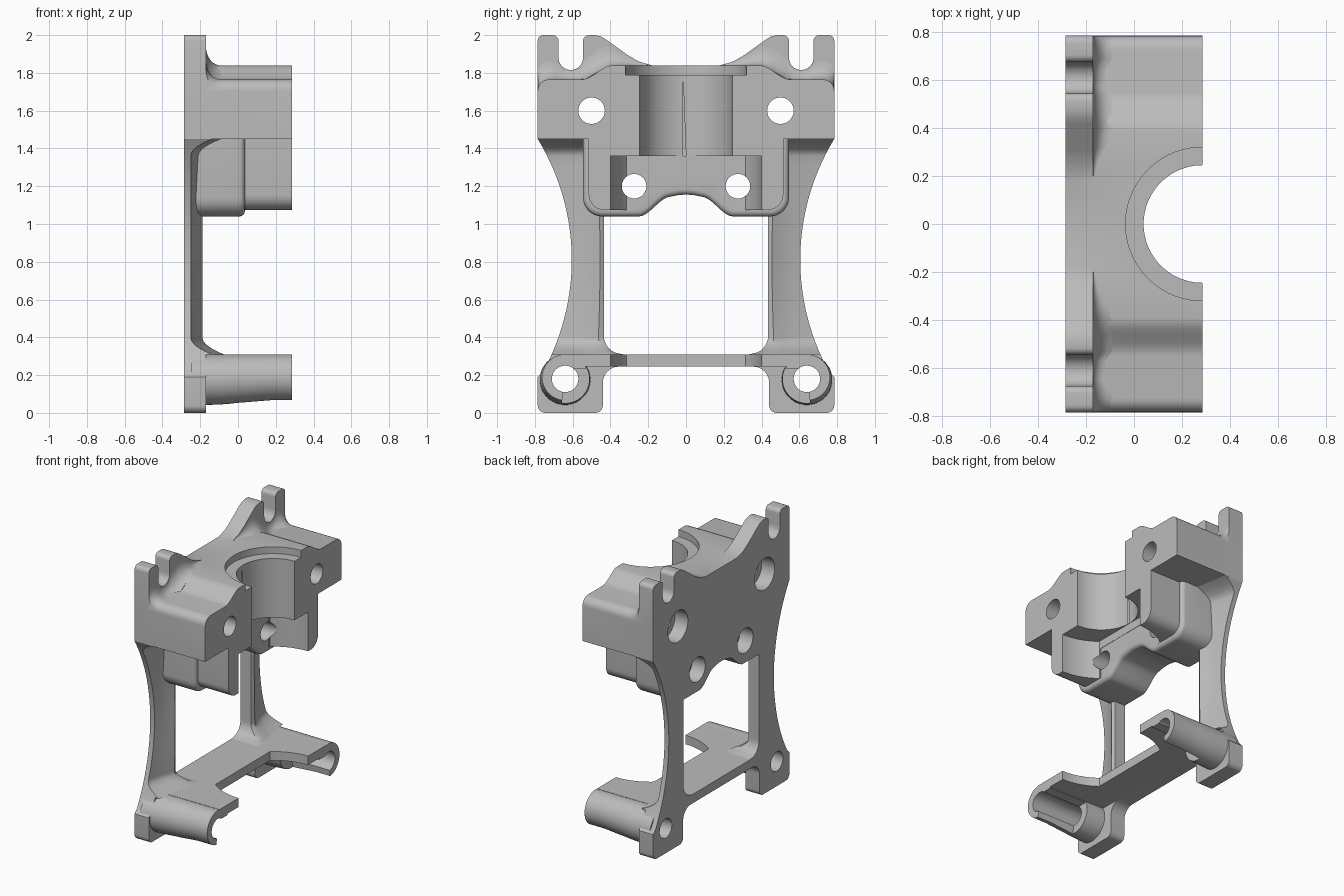
import bpy, bmesh
from math import cos, sin, radians, sqrt

if "Cube" in bpy.data.objects:
    bpy.data.objects.remove(bpy.data.objects["Cube"], do_unlink=True)

grey = bpy.data.materials.new("plain grey")
grey.use_nodes = True
grey.diffuse_color = (0.5, 0.5, 0.5, 1)
grey.node_tree.nodes["Principled BSDF"].inputs["Base Color"].default_value = (0.5, 0.5, 0.5, 1)

BACK, PLATE, STEP, FRONT = -0.285, -0.17, 0.036, 0.285


def loft(name, rings, round_end=0):
    """Solid through matching closed rings, with an optional rounded last rim."""
    bm = bmesh.new()
    vs = [[bm.verts.new(p) for p in ring] for ring in rings]
    n = len(vs[0])
    for a, b in zip(vs, vs[1:]):
        for i in range(n):
            j = (i + 1) % n
            bm.faces.new((a[i], a[j], b[j], b[i]))
    bm.faces.new(vs[0][::-1])
    end = bm.faces.new(vs[-1])
    bmesh.ops.recalc_face_normals(bm, faces=bm.faces)
    if round_end:
        bmesh.ops.bevel(bm, geom=list(end.edges), offset=round_end, segments=4,
                        profile=0.5, affect='EDGES')
    me = bpy.data.meshes.new(name)
    bm.to_mesh(me)
    bm.free()
    me.materials.append(grey)
    ob = bpy.data.objects.new(name, me)
    bpy.context.collection.objects.link(ob)
    return ob


def along_x(name, pts, a, b, round_end=0):
    return loft(name, [[(x, y, z) for y, z in pts] for x in (a, b)], round_end)


def along_z(name, pts, a, b):
    return loft(name, [[(x, y, z) for x, y in pts] for z in (a, b)])


def arc(cx, cy, r, a0, a1, n=12):
    steps = [radians(a0 + (a1 - a0) * i / n) for i in range(n + 1)]
    return [(cx + r * cos(t), cy + r * sin(t)) for t in steps]


def circle(cx, cy, r, n=48):
    return arc(cx, cy, r, 0, 360, n)[:-1]


def mirrored(half):
    """Close a half outline (y >= 0) that starts and ends on y = 0."""
    return half + [(-y, z) for y, z in reversed(half) if y > 1e-5]


def use(ob):
    bpy.ops.object.select_all(action='DESELECT')
    ob.select_set(True)
    bpy.context.view_layer.objects.active = ob


def combine(target, others, operation):
    for other in others:
        mod = target.modifiers.new("bool", 'BOOLEAN')
        mod.operation, mod.solver, mod.object = operation, 'EXACT', other
        use(target)
        bpy.ops.object.modifier_apply(modifier=mod.name)
        bpy.data.objects.remove(other, do_unlink=True)


def smooth(ob):
    use(ob)
    bpy.ops.object.shade_smooth_by_angle(angle=radians(32))


def ease(a, b, t):
    t = min(max(t, 0), 1)
    return a + (b - a) * t * t * (3 - 2 * t)


def block_top(y):
    if y > 0.725:
        return 1.705 + sqrt(max(0, 0.06 ** 2 - (y - 0.725) ** 2))
    return ease(1.84, 1.765, (y - 0.39) / 0.16)


# Upper back plate with slotted ears
ears = [(0, 1.84), (0.18, 1.84), (0.25, 1.86), (0.31, 1.895), (0.42, 1.975)]
ears += [(0.45, 1.993), (0.48, 2)] + arc(0.515, 1.97, 0.03, 90, 0, 5)
ears += arc(0.61, 1.88, 0.065, 180, 360)
ears += arc(0.705, 1.97, 0.03, 180, 90, 5) + arc(0.755, 1.97, 0.03, 90, 0, 5)
ears += [(0.785, 1.45), (0, 1.45)]
upper = along_x("upper_body", mirrored(ears), BACK, PLATE)

# Clamp block with stepped top
half = [(0, 1.84)] + [(0.39 + 0.02 * i, block_top(0.39 + 0.02 * i)) for i in range(9)]
half += arc(0.725, 1.705, 0.06, 90, 0, 6) + [(0.785, 1.45), (0, 1.45)]
block = along_x("block", mirrored(half), BACK, FRONT)

# Lower body with arched underside and rounded rim
half = [(0, 1.5), (0.545, 1.5)] + arc(0.445, 1.14, 0.1, 0, -90, 8)
half += [(0.08 + 0.17 * (1 - i / 10), ease(1.04, 1.145, i / 10)) for i in range(11)]
half += [(0.04, 1.153), (0, 1.156)]
body = along_x("body", mirrored(half), BACK, STEP, 0.028)

# Front cheeks either side of the lower pocket
half = [(0, 1.5), (0.515, 1.5)] + arc(0.435, 1.155, 0.08, 0, -90, 8)
half += [(0.3, 1.075), (0.3, 1.3), (0, 1.3)]
cheeks = along_x("cheeks", mirrored(half), -0.1, FRONT)
combine(upper, [block, body, cheeks], 'UNION')

# Bore, counterbore, round pocket with a flat back, and bolt holes
pocket_shape = [(0.4, 0.4)] + arc(FRONT, 0, 0.4, 90, 128.1)
pocket_shape += arc(FRONT, 0, 0.4, 231.9, 270) + [(0.4, -0.4)]
cuts = [along_z("bore", circle(FRONT, 0, 0.245, 96), 1.33, 2.1),
        along_z("counterbore", circle(FRONT, 0, 0.32, 96), 1.79, 2.1),
        along_z("pocket", pocket_shape, 0.9, 1.36)]
for s in (-1, 1):
    for y, z, r, big in ((0.5, 1.6, 0.07, 0.115), (0.275, 1.2, 0.065, 0.09)):
        cuts.append(along_x("hole", circle(s * y, z, r), -0.4, 0.4))
        cuts.append(along_x("recess", circle(s * y, z, big), -0.4, -0.18))
combine(upper, cuts, 'DIFFERENCE')
smooth(upper)


# Legs: waisted, thicker toward the inner edge, flared at both ends
def leg_edge(z):
    return 0.605 + 1.228 - sqrt(1.228 ** 2 - (z - 0.81) ** 2)


def leg_ring(s, z):
    outer = leg_edge(z)
    d = min(max(0.41 - z, 0), 0.1)
    inner = 0.335 + sqrt(0.01 - d * d)
    flare = 0.14 * max(0, 1 - min(z - 0.3, 1.46 - z) / 0.1) ** 2
    ring = [(BACK, inner), (BACK, outer), (-0.25 + flare, outer)]
    for t, x in ((0.65, -0.233), (0.35, -0.21), (0.12, -0.188)):
        ring.append((x + flare, inner + (outer - inner) * t))
    ring.append((-0.2 + flare, inner))
    return [(x, s * y, z) for x, y in ring]


heights = [0.31 + 0.01 * i for i in range(11)]
heights += [0.41 + 0.047 * i for i in range(1, 20)]
heights += [1.36 + 0.015 * i for i in range(7)]
for s, side in ((1, "left"), (-1, "right")):
    smooth(loft(side + "_leg", [leg_ring(s, z) for z in heights]))

    # Rounded fillet where the ears rise from the block
    rings = []
    for y, h in ((0.2, 0.005), (0.26, 0.02), (0.32, 0.05), (0.4, 0.1), (0.46, 0.12),
                 (0.53, 0.11), (0.57, 0.05), (0.65, 0.05), (0.69, 0.09), (0.725, 0.1),
                 (0.755, 0.1), (0.775, 0.1), (0.784, 0.1)):
        b = block_top(y)
        w = min(0.08, h)
        ring = [(-0.2, b - 0.02), (PLATE + w, b - 0.02)]
        ring += [(PLATE + w * (1 + u), b + h * (1 + v)) for u, v in arc(0, 0, 1, 270, 180, 6)]
        rings.append([(x, s * y, z) for x, z in ring + [(-0.2, b + h)]])
    smooth(loft(side + "_ear_fillet", rings))

# Base shelf with the same pocket cut out of its front
base = along_z("base", [(BACK, -0.7), (PLATE, -0.7), (PLATE, -0.62), (FRONT, -0.62),
                        (FRONT, 0.62), (PLATE, 0.62), (PLATE, 0.7), (BACK, 0.7)], 0.245, 0.31)
combine(base, [along_z("shelf_cut", pocket_shape, 0.1, 0.5)], 'DIFFERENCE')

# Feet and side tubes
for s in (1, -1):
    foot = arc(0.48, 0.04, 0.04, 180, 270, 6) + arc(0.745, 0.04, 0.04, 270, 360, 6)
    foot += [(0.785, 0.19)] + [(leg_edge(z), z) for z in (0.22, 0.25, 0.28, 0.31)]
    foot += [(0.355, 0.31)] + arc(0.355, 0.16, 0.085, 90, 0, 8)
    foot = along_x("foot", [(s * y, z) for y, z in foot], BACK, PLATE)
    tube = loft("tube", [[(x, s * y, z) for y, z in circle(0.64, 0.31 - r, r)]
                         for x, r in ((-0.25, 0.135), (-0.1, 0.133), (0.05, 0.127),
                                      (0.17, 0.122), (FRONT, 0.122))])
    # Open side of the tube, facing down and inward
    slot = [(0.64, 0.18), (0.665, 0), (0.45, 0), (0.45, 0.235), (0.6, 0.235)]
    combine(tube, [along_x("tube_slot", [(s * y, z) for y, z in slot], -0.02, 0.4)], 'DIFFERENCE')
    combine(base, [foot, tube], 'UNION')
    combine(base, [along_x("tube_hole", circle(s * 0.64, 0.18, 0.07), -0.4, 0.4)], 'DIFFERENCE')
smooth(base)
